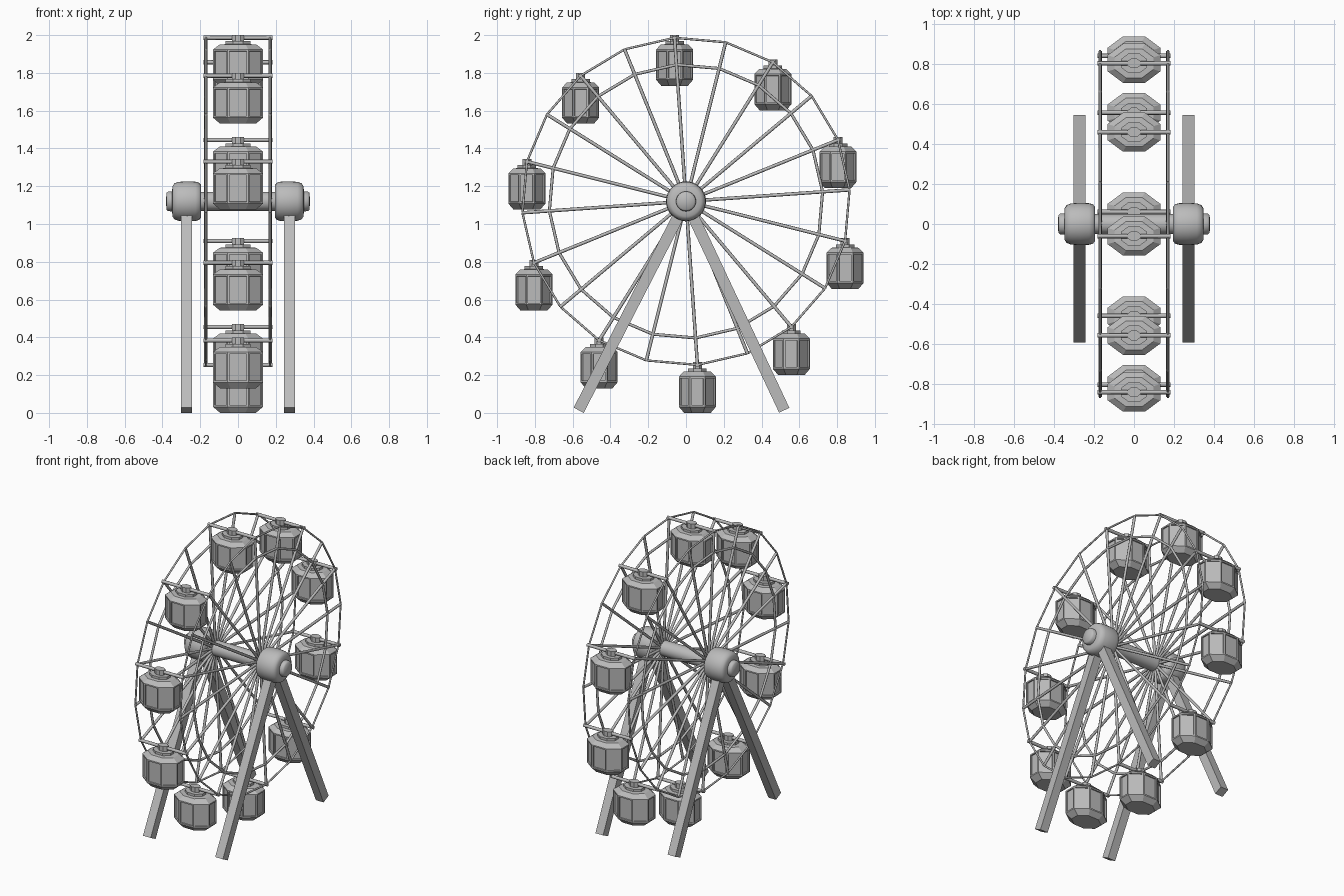
import bpy
import bmesh
import math
from mathutils import Vector, Matrix

cube = bpy.data.objects.get("Cube")
if cube:
    bpy.data.objects.remove(cube, do_unlink=True)

# One plain grey for everything
grey = bpy.data.materials.new("grey_metal")
grey.use_nodes = True
colour = (0.5, 0.5, 0.5, 1)
grey.diffuse_color = colour
grey.node_tree.nodes["Principled BSDF"].inputs["Base Color"].default_value = colour

HUB_Z = 1.12
RIM_R = 0.868
INNER_R = 0.725
RIM_X = 0.17
COUNT = 20


def finish(name, bm, smooth=False):
    bmesh.ops.recalc_face_normals(bm, faces=bm.faces)
    mesh = bpy.data.meshes.new(name)
    bm.to_mesh(mesh)
    bm.free()
    mesh.materials.append(grey)
    return place(name, mesh, smooth)


def place(name, mesh, smooth=False, location=(0, 0, 0)):
    obj = bpy.data.objects.new(name, mesh)
    obj.location = location
    bpy.context.collection.objects.link(obj)
    if smooth:
        bpy.ops.object.select_all(action='DESELECT')
        obj.select_set(True)
        bpy.context.view_layer.objects.active = obj
        bpy.ops.object.shade_smooth_by_angle(angle=math.radians(50))
    return obj


def strut(bm, a, b, radius, sides=8):
    a, b = Vector(a), Vector(b)
    turn = (b - a).to_track_quat('Z', 'Y').to_matrix().to_4x4()
    bmesh.ops.create_cone(bm, cap_ends=True, segments=sides, radius1=radius,
                          radius2=radius, depth=(b - a).length,
                          matrix=Matrix.Translation((a + b) / 2) @ turn)


def on_wheel(k, radius, x):
    angle = math.radians(-4 + k * 360 / COUNT)
    return Vector((x, radius * math.sin(angle), HUB_Z + radius * math.cos(angle)))


def lathe_x(name, profile, sign):
    # Spin (x, radius) points around the axle
    bm = bmesh.new()
    verts = [bm.verts.new((sign * x, r, HUB_Z)) for x, r in profile]
    edges = [bm.edges.new(pair) for pair in zip(verts, verts[1:])]
    bmesh.ops.spin(bm, geom=verts + edges, cent=(0, 0, HUB_Z), axis=(1, 0, 0),
                   angle=math.tau, steps=32)
    bmesh.ops.remove_doubles(bm, verts=bm.verts, dist=0.0001)
    return finish(name, bm, True)


# Two spoked wheels
for side, sign in (("left", 1), ("right", -1)):
    x = sign * RIM_X
    spokes, inner, outer = bmesh.new(), bmesh.new(), bmesh.new()
    for k in range(COUNT):
        strut(spokes, on_wheel(k, 0.03, x), on_wheel(k, RIM_R, x), 0.009)
        strut(inner, on_wheel(k, INNER_R, x), on_wheel(k + 1, INNER_R, x), 0.008)
        strut(outer, on_wheel(k, RIM_R, x), on_wheel(k + 1, RIM_R, x), 0.006)
    finish(side + "_spokes", spokes, True)
    finish(side + "_inner_ring", inner, True)
    finish(side + "_outer_rim", outer, True)

    # Rounded hub with end cap
    lathe_x(side + "_hub", [(0.195, 0), (0.195, 0.085), (0.205, 0.098), (0.225, 0.104),
                            (0.27, 0.106), (0.315, 0.103), (0.337, 0.095), (0.347, 0.08),
                            (0.349, 0.053), (0.37, 0.052), (0.379, 0.044), (0.381, 0)], sign)

    # Square legs leaning out from the hub
    for end, foot_y in (("front", -0.568), ("back", 0.52)):
        bm = bmesh.new()
        top, foot = Vector((0, 0, HUB_Z)), Vector((0, foot_y, 0.014))
        tilt = Matrix.Rotation(math.atan2(foot_y, HUB_Z - foot.z), 4, 'X')
        bmesh.ops.create_cube(bm, size=1, matrix=Matrix.Translation(
            (top + foot) / 2 + Vector((sign * 0.273, 0, 0))) @ tilt
            @ Matrix.Diagonal((0.058, 0.06, (top - foot).length, 1)))
        finish(f"{side}_{end}_leg", bm)

# Axle between the hubs
axle = bmesh.new()
strut(axle, (-0.21, 0, HUB_Z), (0.21, 0, HUB_Z), 0.05, 32)
finish("axle", axle, True)

# Cabin: stacked octagons of (scale, height), with recessed window panels
LAYERS = [(0.72, -0.254), (1, -0.222), (1, -0.062), (0.74, -0.036),
          (0.5, -0.034), (0.5, -0.018), (0.25, -0.018), (0.25, 0.015)]
bm = bmesh.new()
rings = []
for scale, z in LAYERS:
    r = scale / math.cos(math.pi / 8)
    angles = [(i + 0.5) * math.tau / 8 for i in range(8)]
    rings.append([bm.verts.new((0.132 * r * math.cos(a), 0.098 * r * math.sin(a), z))
                  for a in angles])
panels = []
for level, (low, high) in enumerate(zip(rings, rings[1:])):
    for i in range(8):
        j = (i + 1) % 8
        face = bm.faces.new((low[i], low[j], high[j], high[i]))
        if level == 1:
            panels.append(face)
bm.faces.new(rings[0][::-1])
bm.faces.new(rings[-1])
bmesh.ops.recalc_face_normals(bm, faces=bm.faces)
bmesh.ops.inset_individual(bm, faces=panels, thickness=0.013)
bmesh.ops.inset_individual(bm, faces=panels, thickness=0.001, depth=-0.008)
cabin = finish("cabin_1", bm)
cabin.location = on_wheel(0, RIM_R, 0)
for n in range(1, COUNT // 2):
    place(f"cabin_{n + 1}", cabin.data, location=on_wheel(2 * n, RIM_R, 0))

# Cross bars that carry the cabins
bars = bmesh.new()
for k in range(0, COUNT, 2):
    strut(bars, on_wheel(k, RIM_R, -0.182), on_wheel(k, RIM_R, 0.182), 0.011)
finish("cabin_bars", bars, True)
